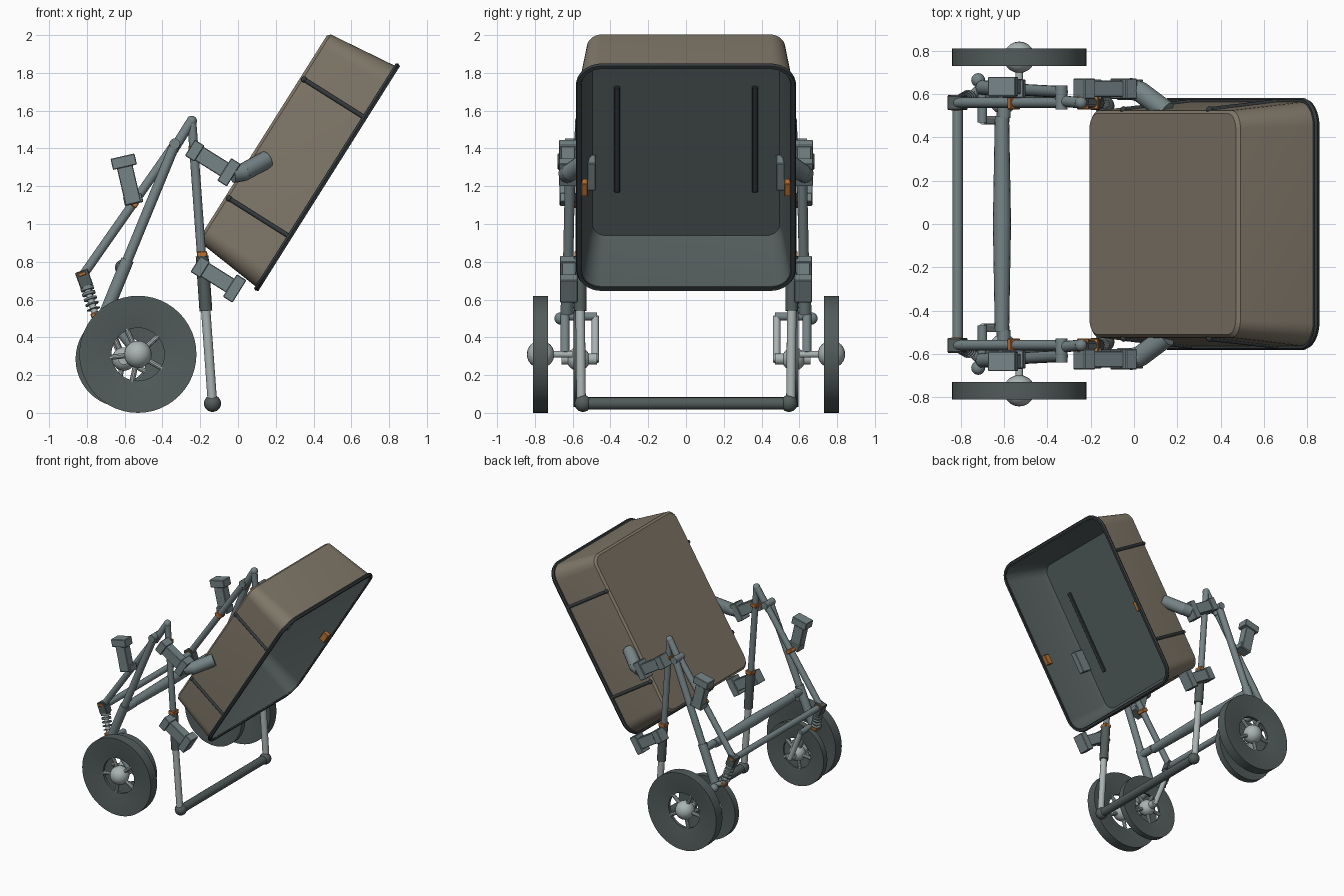
import bpy, bmesh, math
from mathutils import Matrix, Vector

cube = bpy.data.objects.get("Cube")
if cube:
    bpy.data.objects.remove(cube)


def material(name, rgb):
    m = bpy.data.materials.new(name)
    m.use_nodes = True
    m.diffuse_color = (*rgb, 1)
    m.node_tree.nodes["Principled BSDF"].inputs["Base Color"].default_value = (*rgb, 1)
    return m


STEEL = material("steel grey", (0.18, 0.23, 0.24))
DARK = material("dark slate", (0.085, 0.105, 0.105))
LIGHT = material("light metal", (0.40, 0.45, 0.45))
BROWN = material("tub brown", (0.215, 0.185, 0.14))
BLACK = material("trim black", (0.035, 0.042, 0.045))
ORANGE = material("clip orange", (0.48, 0.17, 0.04))


def finish(name, bm, mats, matrix=Matrix()):
    bmesh.ops.recalc_face_normals(bm, faces=bm.faces)
    me = bpy.data.meshes.new(name)
    bm.to_mesh(me)
    bm.free()
    for m in mats:
        me.materials.append(m)
    me.shade_smooth()
    me.set_sharp_from_angle(angle=math.radians(35))
    ob = bpy.data.objects.new(name, me)
    ob.matrix_world = matrix
    bpy.context.collection.objects.link(ob)
    return ob


def tube(name, a, b, r, mat, r2=None, sides=16):
    a, b = Vector(a), Vector(b)
    bm = bmesh.new()
    bmesh.ops.create_cone(bm, cap_ends=True, segments=sides, radius1=r,
                          radius2=r if r2 is None else r2, depth=(b - a).length)
    turn = (b - a).to_track_quat('Z', 'Y').to_matrix().to_4x4()
    return finish(name, bm, [mat], Matrix.Translation((a + b) / 2) @ turn)


def ball(name, c, r, mat):
    bm = bmesh.new()
    bmesh.ops.create_uvsphere(bm, u_segments=20, v_segments=12, radius=r)
    return finish(name, bm, [mat], Matrix.Translation(c))


def box(name, c, size, mat, tilt=0, base=Matrix()):
    """Box tilted in the side plane by an angle in degrees."""
    bm = bmesh.new()
    bmesh.ops.create_cube(bm, size=1)
    bmesh.ops.scale(bm, vec=size, verts=bm.verts)
    bmesh.ops.bevel(bm, geom=bm.edges[:], offset=0.004, segments=1, affect='EDGES')
    turn = Matrix.Rotation(-math.radians(tilt), 4, 'Y')
    return finish(name, bm, [mat], base @ Matrix.Translation(c) @ turn)


def loft(bm, loops, closed=False):
    rows = [[bm.verts.new(p) for p in loop] for loop in loops]
    bands = []
    for k in range(len(rows) if closed else len(rows) - 1):
        a, b = rows[k], rows[(k + 1) % len(rows)]
        n = len(a)
        bands.append([bm.faces.new((a[i], a[(i + 1) % n], b[(i + 1) % n], b[i]))
                      for i in range(n)])
    return rows, bands


def rounded_loop(hu, hv, r, w):
    pts = []
    for q, (su, sv) in enumerate(((1, 1), (-1, 1), (-1, -1), (1, -1))):
        for k in range(9):
            t = math.radians(90 * q + 90 * k / 8)
            pts.append((su * (hu - r) + r * math.cos(t), sv * (hv - r) + r * math.sin(t), w))
    return pts


# Tipped tub: local x runs along the long side, local z points out of the opening
up, out = Vector((0.533, 0, 0.846)), Vector((0.846, 0, -0.533))
TUB = Matrix.Translation(up * 1.307) @ Matrix((up, (0, -1, 0), out)).transposed().to_4x4()

bm = bmesh.new()
rows, bands = loft(bm, [
    rounded_loop(0.634, 0.510, 0.07, -0.667), rounded_loop(0.650, 0.525, 0.08, -0.652),
    rounded_loop(0.690, 0.563, 0.11, -0.285), rounded_loop(0.690, 0.563, 0.11, -0.262),
    rounded_loop(0.680, 0.553, 0.10, -0.262), rounded_loop(0.620, 0.512, 0.08, -0.600),
    rounded_loop(0.600, 0.495, 0.07, -0.640)])
bm.faces.new(rows[0])
inner = [bm.faces.new(rows[-1])] + bands[3] + bands[4] + bands[5]
for f in inner:
    f.material_index = 1
finish("tub", bm, [BROWN, DARK], TUB)

# Rolled rim around the opening
bm = bmesh.new()
loft(bm, [rounded_loop(0.685 + d, 0.558 + d, 0.11 + d, w) for d, w in
          ((0, -0.28), (0.018, -0.28), (0.025, -0.268), (0.018, -0.253), (0, -0.253))], True)
finish("tub_rim", bm, [BLACK], TUB)

for s in (-1, 1):
    # Floor strips and hinge plates inside the tub
    box("floor_strip", (0.005, s * 0.365, -0.636), (0.66, 0.03, 0.018), BLACK, base=TUB)
    box("hinge_plate", (-0.175, s * 0.50, -0.59), (0.17, 0.045, 0.09), STEEL, base=TUB)
    box("tub_clip", (-0.08, s * 0.537, -0.29), (0.08, 0.035, 0.05), ORANGE, base=TUB)
    # Side wall ribs
    for u in (0.373, -0.372):
        a, b = TUB @ Vector((u, s * 0.528, -0.645)), TUB @ Vector((u, s * 0.565, -0.27))
        tube("side_rib", a, b, 0.012, BLACK)
        ball("rib_end", a, 0.016, BLACK)


def wheel(name, c, r, hole, thick, s):
    """Dished disc with a spoked hub, turned about the y axis."""
    h = thick / 2
    profile = [(r, -h), (r, h), (r * 0.97, h), (hole, h * 0.3), (hole, -h * 0.3), (r * 0.97, -h)]
    bm = bmesh.new()
    loft(bm, [[(p * math.cos(t * math.tau / 48), y, p * math.sin(t * math.tau / 48))
               for t in range(48)] for p, y in profile], True)
    finish(name + "_disc", bm, [DARK], Matrix.Translation(c))
    ball(name + "_hub", c, hole * 0.52, LIGHT)
    for k in range(5):
        t = math.radians(90 + 24 + 72 * k)
        rim = Vector(c) + Vector((math.cos(t), 0, math.sin(t))) * (hole + 0.01)
        tube(name + "_spoke", c, rim, 0.014, LIGHT, sides=10)


def clamp_arm(name, x, z, y):
    """Box arm running square to the tub, with a taller jaw at its end."""
    d = Vector((0.846, 0, -0.533))
    c = Vector((x, y, z))
    box(name, c, (0.23, 0.075, 0.085), STEEL, -32)
    box(name + "_jaw", c + d * 0.115, (0.06, 0.095, 0.14), STEEL, -32)
    box(name + "_root", c - d * 0.10, (0.06, 0.095, 0.10), STEEL, -32)


for s in (-1, 1):
    side = "front" if s < 0 else "back"

    def P(x, y, z):
        return (x, s * y, z)

    # Wheels and axles
    wheel(side + "_outer_wheel", P(-0.53, 0.77, 0.31), 0.31, 0.14, 0.08, s)
    wheel(side + "_inner_wheel", P(-0.605, 0.57, 0.285), 0.255, 0.12, 0.05, s)
    tube(side + "_outer_axle", P(-0.53, 0.60, 0.31), P(-0.53, 0.77, 0.31), 0.018, LIGHT)
    tube(side + "_inner_axle", P(-0.605, 0.47, 0.285), P(-0.605, 0.66, 0.285), 0.03, LIGHT)
    tube(side + "_axle_link", P(-0.53, 0.64, 0.31), P(-0.70, 0.64, 0.52), 0.024, STEEL)
    # Inner fork loop
    tube(side + "_fork_bar", P(-0.605, 0.48, 0.27), P(-0.70, 0.48, 0.51), 0.02, LIGHT)
    tube(side + "_fork_top", P(-0.70, 0.47, 0.51), P(-0.70, 0.66, 0.51), 0.022, STEEL)
    ball(side + "_fork_knob", P(-0.72, 0.665, 0.50), 0.032, STEEL)

    # Front leg: upper tube, dark sleeve, bright lower tube, foot ball
    tube(side + "_leg_upper", P(-0.245, 0.56, 1.55), P(-0.185, 0.56, 0.72), 0.024, STEEL)
    tube(side + "_leg_sleeve", P(-0.19, 0.56, 0.83), P(-0.17, 0.56, 0.54), 0.034, DARK)
    tube(side + "_leg_lower", P(-0.172, 0.56, 0.56), P(-0.135, 0.555, 0.05), 0.025, LIGHT)
    ball(side + "_foot", P(-0.135, 0.545, 0.05), 0.045, DARK)
    # Apex joint and the rear struts
    ball(side + "_apex", P(-0.245, 0.56, 1.545), 0.028, STEEL)
    tube(side + "_apex_link", P(-0.25, 0.56, 1.54), P(-0.35, 0.57, 1.38), 0.026, STEEL)
    tube(side + "_rear_strut", P(-0.33, 0.56, 1.43), P(-0.82, 0.56, 0.73), 0.024, STEEL)
    tube(side + "_wheel_strut", P(-0.33, 0.61, 1.43), P(-0.70, 0.63, 0.53), 0.027, STEEL)
    tube(side + "_strut_sleeve", P(-0.585, 0.624, 0.81), P(-0.70, 0.63, 0.53), 0.034, STEEL)
    tube(side + "_strut_pin", P(-0.335, 0.53, 1.425), P(-0.335, 0.64, 1.425), 0.028, STEEL)
    tube(side + "_strut_step", P(-0.60, 0.49, 0.77), P(-0.60, 0.63, 0.77), 0.03, STEEL)

    # Shock absorber: mount, spring coils and lower clip
    box(side + "_shock_mount", P(-0.815, 0.56, 0.71), (0.07, 0.065, 0.09), DARK, 20)
    box(side + "_shock_clip", P(-0.825, 0.56, 0.735), (0.045, 0.07, 0.02), ORANGE, 20)
    top, low = Vector(P(-0.805, 0.56, 0.68)), Vector(P(-0.755, 0.59, 0.52))
    tube(side + "_shock_rod", top, low, 0.018, LIGHT)
    for k in range(5):
        a = top.lerp(low, 0.08 + k * 0.18)
        tube(side + "_shock_coil", a, a.lerp(low, 0.12), 0.036, STEEL)
    box(side + "_shock_foot", low, (0.05, 0.05, 0.025), ORANGE, 15)
    tube(side + "_shock_link", low, P(-0.70, 0.64, 0.51), 0.02, STEEL)

    # Rear lamp-style bracket on the strut
    box(side + "_bracket_stem", P(-0.578, 0.635, 1.21), (0.085, 0.07, 0.21), STEEL, 13)
    box(side + "_bracket_head", P(-0.605, 0.635, 1.33), (0.13, 0.09, 0.06), STEEL, 13)
    box(side + "_bracket_foot", P(-0.555, 0.625, 1.13), (0.10, 0.085, 0.05), STEEL, 13)

    # Clamp arms, and the elbow that carries the tub
    clamp_arm(side + "_upper_arm", -0.145, 1.335, s * 0.625)
    clamp_arm(side + "_lower_arm", -0.115, 0.72, s * 0.62)
    tube(side + "_elbow", P(-0.03, 0.63, 1.265), P(0.03, 0.61, 1.275), 0.048, STEEL)
    ball(side + "_elbow_joint", P(0.03, 0.61, 1.275), 0.048, STEEL)
    tube(side + "_elbow_end", P(0.03, 0.61, 1.275), P(0.15, 0.52, 1.34), 0.048, STEEL)

    # Orange clips on the tubes
    for x, z, tilt in ((-0.555, 1.11, 55), (-0.235, 1.40, 94), (-0.19, 0.84, 94)):
        box(side + "_tube_clip", P(x, 0.56, z), (0.03, 0.062, 0.055), ORANGE, tilt)

# Cross bars joining both sides
tube("foot_bar", (-0.135, -0.54, 0.05), (-0.135, 0.54, 0.05), 0.033, DARK)
tube("rear_bar", (-0.815, -0.56, 0.72), (-0.815, 0.56, 0.72), 0.024, STEEL)
tube("middle_bar", (-0.61, -0.5, 0.77), (-0.61, 0, 0.77), 0.033, STEEL, 0.042)
tube("middle_bar", (-0.61, 0.5, 0.77), (-0.61, 0, 0.77), 0.033, STEEL, 0.042)
